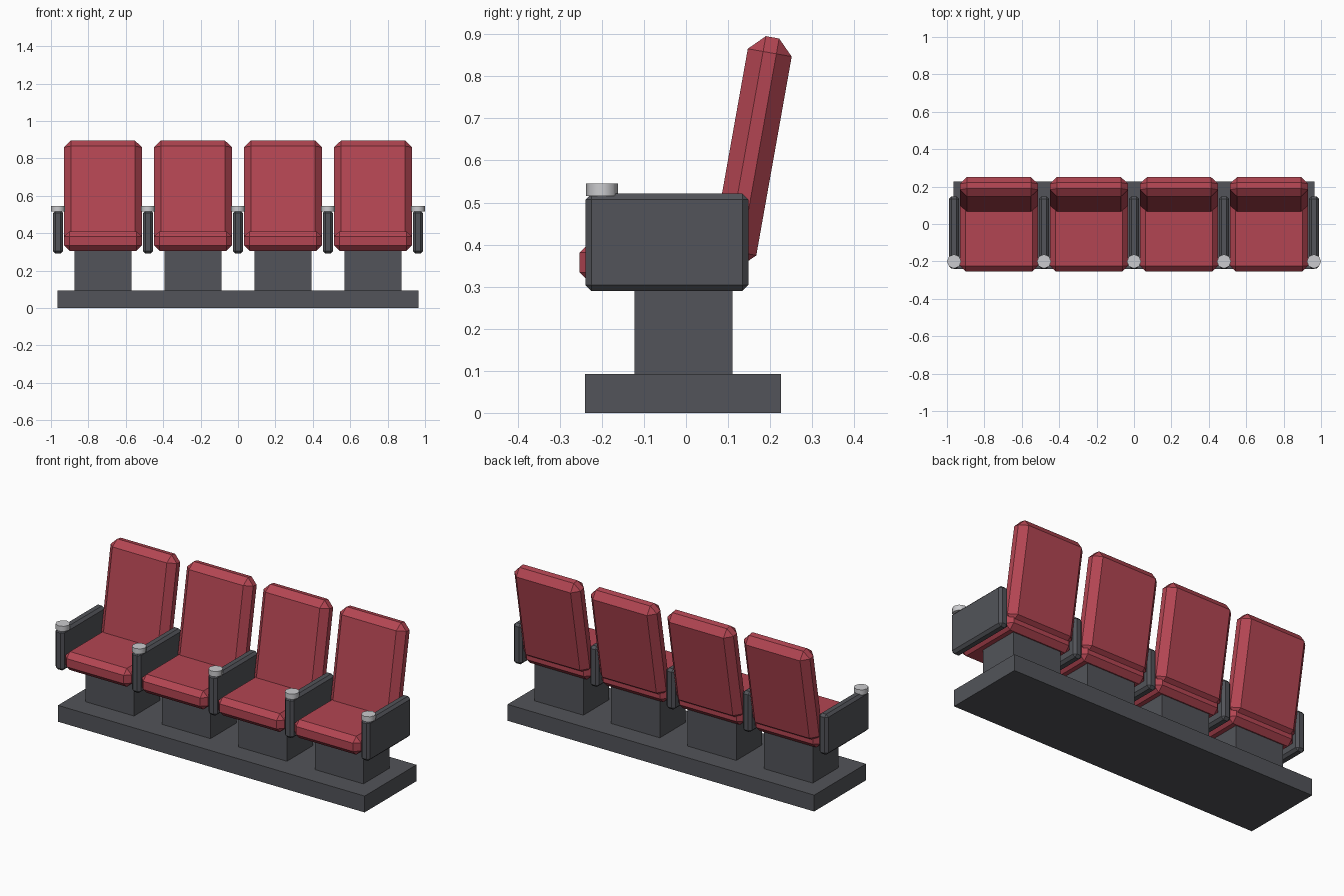
import bpy, bmesh, math
from mathutils import Matrix

if "Cube" in bpy.data.objects:
    bpy.data.objects.remove(bpy.data.objects["Cube"])


def material(name, rgb):
    m = bpy.data.materials.new(name)
    m.diffuse_color = (*rgb, 1)
    m.use_nodes = True
    m.node_tree.nodes["Principled BSDF"].inputs["Base Color"].default_value = m.diffuse_color
    return m


RED = material("red upholstery", (0.45, 0.06, 0.085))
GREY = material("dark grey frame", (0.085, 0.088, 0.1))
SILVER = material("silver cup holder", (0.6, 0.6, 0.62))


def finish(name, bm, mat):
    me = bpy.data.meshes.new(name)
    bm.to_mesh(me)
    bm.free()
    me.materials.append(mat)
    ob = bpy.data.objects.new(name, me)
    bpy.context.collection.objects.link(ob)
    return ob


def box(name, centre, size, mat, bevel=0, tilt=0):
    """Box with optional single-segment chamfer and tilt about x."""
    bm = bmesh.new()
    bmesh.ops.create_cube(bm, size=1)
    bmesh.ops.scale(bm, vec=size, verts=bm.verts)
    if bevel:
        bmesh.ops.bevel(bm, geom=bm.edges[:], offset=bevel, segments=1,
                        affect='EDGES', profile=0.5)
    bm.transform(Matrix.Translation(centre) @ Matrix.Rotation(tilt, 4, 'X'))
    return finish(name, bm, mat)


def span(name, x, half, y0, y1, z0, z1, mat, bevel=0):
    return box(name, (x, (y0 + y1) / 2, (z0 + z1) / 2),
               (2 * half, y1 - y0, z1 - z0), mat, bevel)


# floor plinth
span("base", 0, 0.965, -0.24, 0.226, 0, 0.093, GREY)

# four seats on pedestals
for i in range(4):
    x = -0.722 + i * 0.4813
    span("pedestal", x, 0.153, -0.122, 0.11, 0.09, 0.33, GREY)
    span("seat", x, 0.208, -0.253, 0.145, 0.305, 0.41, RED, 0.029)
    box("backrest", (x, 0.157, 0.62), (0.416, 0.106, 0.554), RED, 0.037,
        math.radians(-10.1))

# five armrests with cup holders
for i in range(5):
    x = (i - 2) * 0.481
    span("armrest", x, 0.0275, -0.239, 0.148, 0.29, 0.521, GREY, 0.014)
    bm = bmesh.new()
    bmesh.ops.create_cone(bm, cap_ends=True, segments=8, radius1=0.038,
                          radius2=0.038, depth=0.03,
                          matrix=Matrix.Translation((x, -0.2, 0.53)))
    cup = finish("cup_holder", bm, SILVER)
    bpy.context.view_layer.objects.active = cup
    cup.select_set(True)
    bpy.ops.object.shade_smooth_by_angle(angle=math.radians(50))
    cup.select_set(False)
